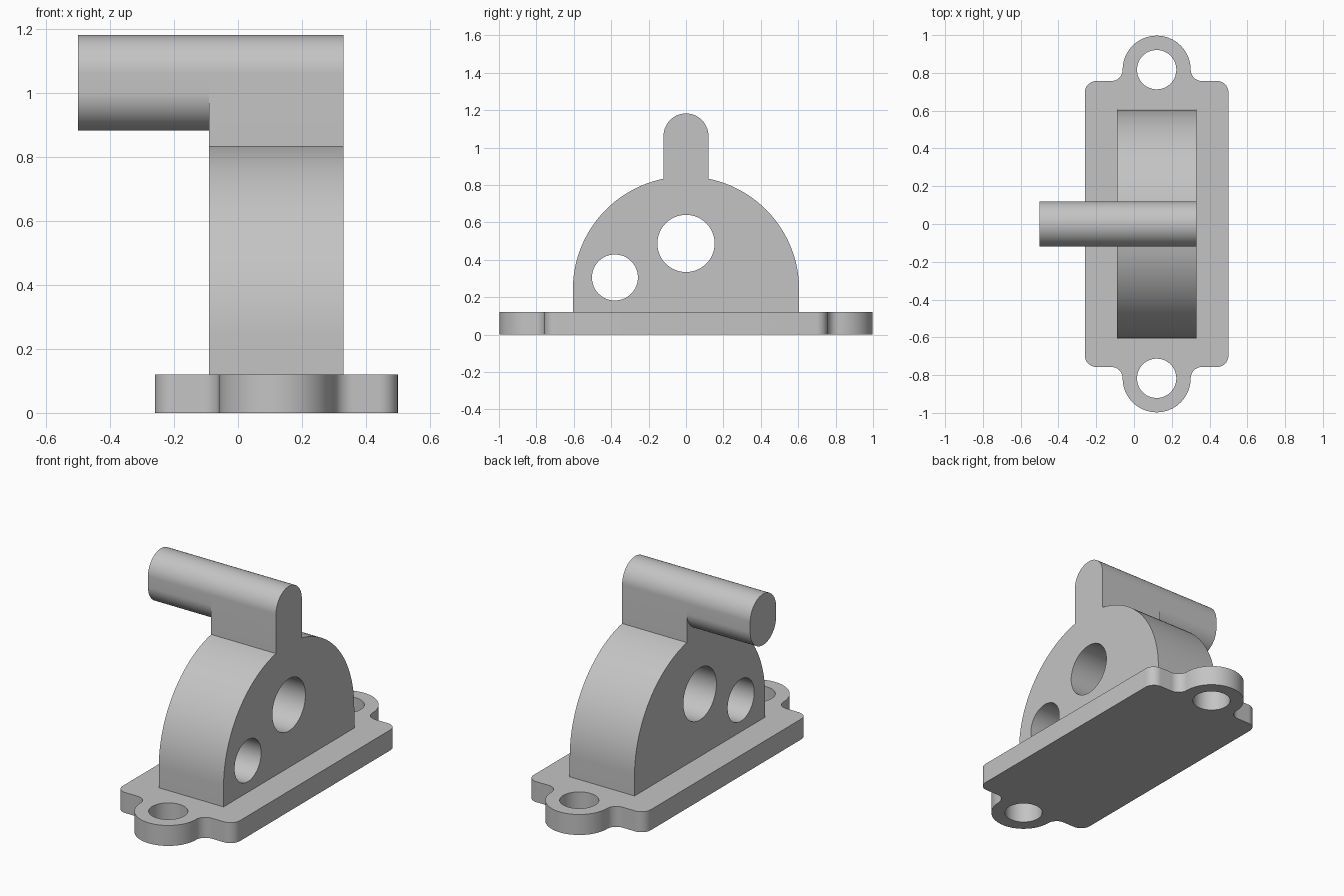
import bpy
import bmesh
from math import cos, sin, pi, radians, asin
from mathutils import Matrix, Vector

cube = bpy.data.objects.get("Cube")
if cube:
    bpy.data.objects.remove(cube, do_unlink=True)

GREY = (0.55, 0.55, 0.55, 1.0)
mat = bpy.data.materials.new("plain grey")
mat.use_nodes = True
mat.diffuse_color = GREY
mat.node_tree.nodes["Principled BSDF"].inputs["Base Color"].default_value = GREY


def arc(cx, cy, r, start, end, steps=24):
    """Points along an arc, angles in degrees."""
    angles = [radians(start + (end - start) * i / steps) for i in range(steps + 1)]
    return [(cx + r * cos(a), cy + r * sin(a)) for a in angles]


def circle(cx, cy, r):
    return arc(cx, cy, r, 0, 360, 64)[:-1]


def extrude_profile(name, loops, low, high, matrix=Matrix()):
    """Fill an outline with its holes and extrude it from low to high."""
    bm = bmesh.new()
    edges = []
    for loop in loops:
        verts = [bm.verts.new((u, v, low)) for u, v in loop]
        edges += [bm.edges.new((a, b)) for a, b in zip(verts, verts[1:] + verts[:1])]
    bmesh.ops.triangle_fill(bm, edges=edges, use_beauty=True, use_dissolve=False)
    result = bmesh.ops.extrude_face_region(bm, geom=bm.faces[:], use_keep_orig=True)
    top = [g for g in result["geom"] if isinstance(g, bmesh.types.BMVert)]
    bmesh.ops.translate(bm, verts=top, vec=Vector((0, 0, high - low)))
    bmesh.ops.transform(bm, matrix=matrix, verts=bm.verts[:])
    bmesh.ops.recalc_face_normals(bm, faces=bm.faces[:])
    mesh = bpy.data.meshes.new(name)
    bm.to_mesh(mesh)
    bm.free()
    mesh.materials.append(mat)
    obj = bpy.data.objects.new(name, mesh)
    bpy.context.collection.objects.link(obj)
    bpy.ops.object.select_all(action="DESELECT")
    obj.select_set(True)
    bpy.context.view_layer.objects.active = obj
    bpy.ops.object.shade_smooth_by_angle(angle=radians(30))
    return obj


# Base plate: rounded rectangle with a filleted bolt lug at each end
MID = 0.12
HALF_W, HALF_L = 0.38, 0.757
FILLET, LUG = 0.06, 0.18
LUG_Y = HALF_L + FILLET
half = (arc(HALF_W - FILLET, HALF_L - FILLET, FILLET, 0, 90, 10)
        + arc(LUG + FILLET, LUG_Y, FILLET, 270, 180, 10)
        + arc(0, LUG_Y, LUG, 0, 180, 40)[1:-1]
        + arc(-LUG - FILLET, LUG_Y, FILLET, 0, -90, 10)
        + arc(FILLET - HALF_W, HALF_L - FILLET, FILLET, 90, 180, 10))
outline = half + [(-u, -v) for u, v in half]
bolt_holes = [circle(0, s * LUG_Y, 0.104) for s in (1, -1)]
extrude_profile("base_plate", [outline] + bolt_holes, 0, 0.12,
                Matrix.Translation((MID, 0, 0)))

# Profiles in the y-z plane are extruded along x
SIDEWAYS = Matrix(((0, 0, 1, 0), (1, 0, 0, 0), (0, 1, 0, 0), (0, 0, 0, 1)))

# Upright: arched plate with a round-topped neck and two through holes
R, ARCH_Z = 0.605, 0.24
NECK, NECK_Z = 0.12, 1.062
meet = 90 - asin(NECK / R) * 180 / pi
upright = ([(-R, 0.12), (R, 0.12)]
           + arc(0, ARCH_Z, R, 0, meet, 40)
           + arc(0, NECK_Z, NECK, 0, 180, 40)
           + arc(0, ARCH_Z, R, 180 - meet, 180, 40))
through_holes = [circle(0, 0.487, 0.153), circle(-0.38, 0.305, 0.123)]
extrude_profile("upright", [upright] + through_holes, -0.09, 0.33, SIDEWAYS)

# Handle: slot-shaped bar reaching out from the neck
handle = (arc(0, NECK_Z, NECK, 0, 180, 40)
          + arc(0, 1.003, NECK, 180, 360, 40))
extrude_profile("handle", [handle], -0.5, -0.09, SIDEWAYS)
